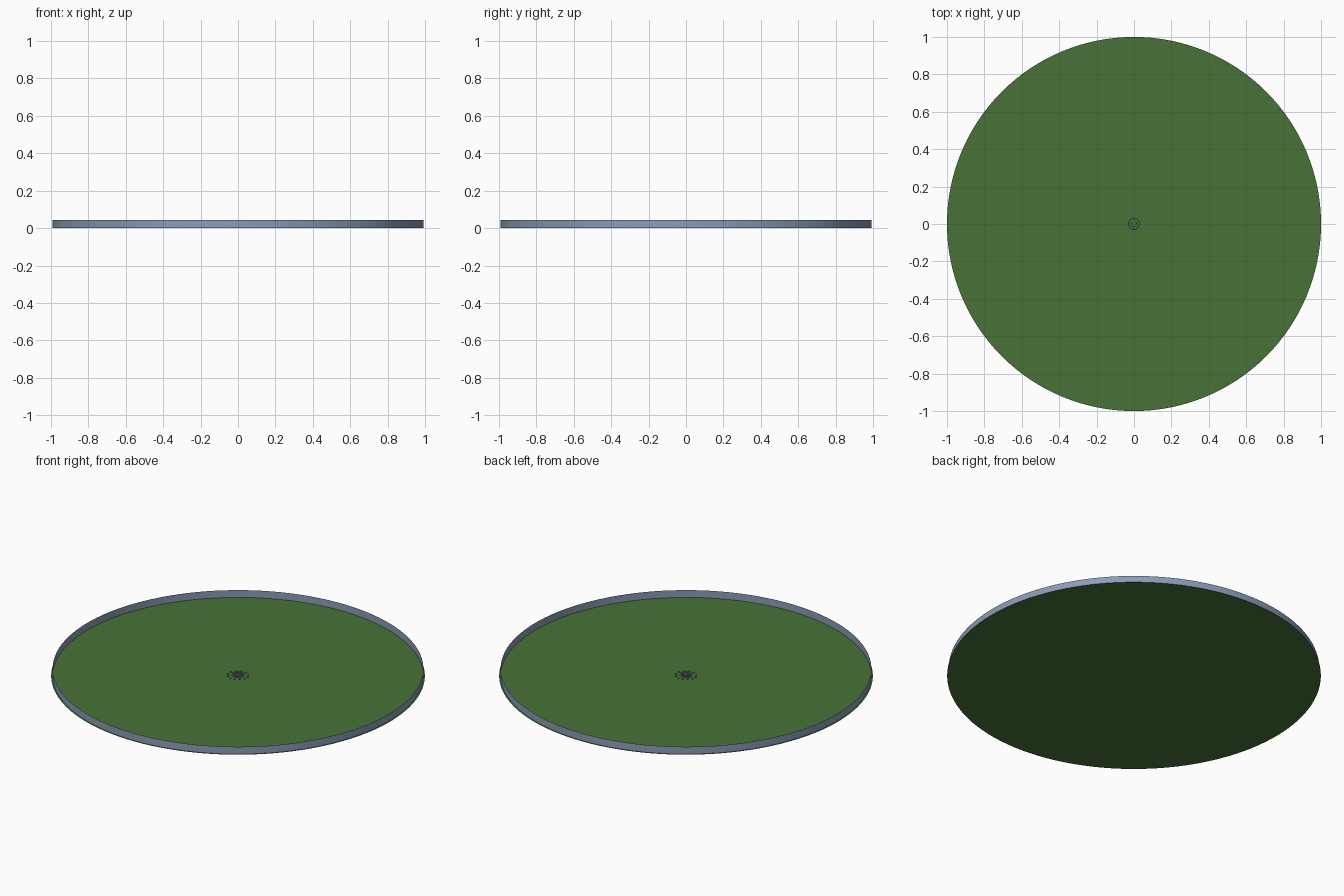
import bpy, bmesh, math
from mathutils import Matrix, Vector

if "Cube" in bpy.data.objects:
    bpy.data.objects.remove(bpy.data.objects["Cube"])


def material(name, rgb):
    m = bpy.data.materials.new(name)
    m.diffuse_color = (*rgb, 1)
    m.use_nodes = True
    m.node_tree.nodes["Principled BSDF"].inputs["Base Color"].default_value = m.diffuse_color
    return m


GRASS = material("grass green", (0.065, 0.17, 0.04))
STONE = material("blue grey", (0.26, 0.33, 0.47))


def finish(name, bm, mat):
    me = bpy.data.meshes.new(name)
    bm.to_mesh(me)
    bm.free()
    me.materials.append(mat)
    ob = bpy.data.objects.new(name, me)
    bpy.context.collection.objects.link(ob)
    return ob


def block(bm, r, angle, size, z):
    """Box at polar position, turned to face the centre; z is its base."""
    mat = (Matrix.Rotation(angle, 4, 'Z')
           @ Matrix.Translation((r, 0, z + size[2] / 2))
           @ Matrix.Diagonal((*size, 1)))
    bmesh.ops.create_cube(bm, size=1, matrix=mat)


# round grass floor
bm = bmesh.new()
bmesh.ops.create_circle(bm, cap_ends=True, segments=128, radius=1.0)
finish("grass_floor", bm, GRASS)

# thin upright wall round the floor
bm = bmesh.new()
ring = bmesh.ops.create_circle(bm, segments=128, radius=0.992)
ext = bmesh.ops.extrude_edge_only(bm, edges=bm.edges[:])
top = [v for v in ext["geom"] if isinstance(v, bmesh.types.BMVert)]
bmesh.ops.translate(bm, verts=top, vec=Vector((0, 0, 0.043)))
bmesh.ops.recalc_face_normals(bm, faces=bm.faces[:])
for f in bm.faces:
    f.smooth = True
finish("rim_wall", bm, STONE)

# stone circle with lintels
bm = bmesh.new()
N = 16
for i in range(N):
    a = math.tau * i / N
    block(bm, 0.029, a, (0.005, 0.007, 0.009), 0)
    block(bm, 0.029, a + math.pi / N, (0.005, 0.012, 0.003), 0.009)
finish("stone_circle", bm, STONE)

# inner horseshoe, open towards the back
bm = bmesh.new()
for i in range(5):
    a = math.radians(-90 + (i - 2) * 55)
    for s in (-1, 1):
        block(bm, 0.014, a + s * 0.25, (0.005, 0.005, 0.011), 0)
    block(bm, 0.014, a, (0.005, 0.012, 0.003), 0.011)
finish("inner_horseshoe", bm, STONE)

# outer ring of low green markers
bm = bmesh.new()
for i in range(12):
    block(bm, 0.055, math.tau * (i + 0.5) / 12, (0.006, 0.006, 0.005), 0)
finish("outer_markers", bm, GRASS)
